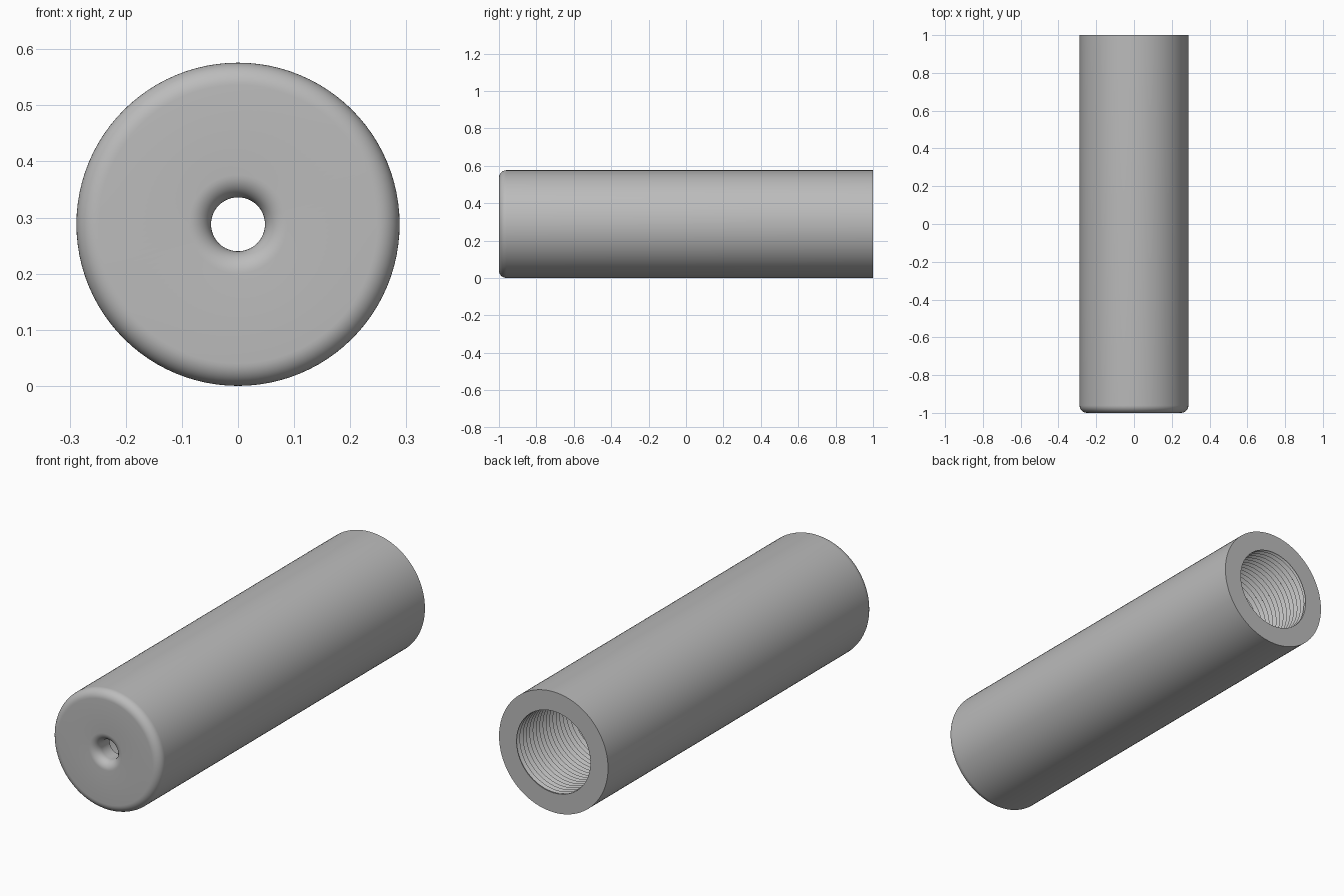
import bpy, bmesh
from math import sin, cos, pi

cube = bpy.data.objects.get("Cube")
if cube:
    bpy.data.objects.remove(cube, do_unlink=True)

SEG = 96
OUTER, BORE, HOLE = 0.288, 0.195, 0.048
FILLET, CAP = 0.04, 0.1
PITCH, DEPTH = 0.025, 0.014
THREAD_END, BACK = 0.0, 1.0

steel = bpy.data.materials.new("grey_metal")
steel.use_nodes = True
grey = (0.5, 0.5, 0.5, 1)
steel.diffuse_color = grey
steel.node_tree.nodes["Principled BSDF"].inputs["Base Color"].default_value = grey

bm = bmesh.new()


def point(r, y, k):
    a = 2 * pi * k / SEG
    return bm.verts.new((r * cos(a), y, OUTER + r * sin(a)))


def arc(cr, cy, start, end, steps=10):
    """Quarter-circle fillet in (radius, y)."""
    angles = [start + (end - start) * i / steps for i in range(steps + 1)]
    return [(cr + FILLET * cos(a), cy + FILLET * sin(a)) for a in angles]


# Tube shell: back rim, outside wall, rounded front, centre hole, cap and plain bore
profile = [(BORE, BACK), (OUTER, BACK)]
profile += arc(OUTER - FILLET, FILLET - 1, 0, -pi / 2)
profile += arc(HOLE + FILLET, FILLET - 1, -pi / 2, -pi)
profile += [(HOLE, CAP - 1), (BORE, CAP - 1), (BORE, THREAD_END)]
rings = [[point(r, y, k) for k in range(SEG)] for r, y in profile]
for a, b in zip(rings, rings[1:]):
    for k in range(SEG):
        n = (k + 1) % SEG
        bm.faces.new((a[k], a[n], b[n], b[k]))

# Helical internal thread: each row advances half a pitch, each turn one pitch
rows = 2 * round((BACK - THREAD_END) / PITCH) + 4
thread = []
for j in range(rows + 1):
    row = []
    for k in range(SEG):
        y = BACK - PITCH * (j / 2 - k / SEG)
        inside = THREAD_END + 1e-4 < y < BACK - 1e-4
        r = BORE + DEPTH if inside and j % 2 else BORE
        row.append(point(r, min(BACK, max(THREAD_END, y)), k))
    thread.append(row)
for j in range(rows):
    for k in range(SEG):
        if k < SEG - 1:
            c, d = thread[j + 1][k + 1], thread[j][k + 1]
        else:
            c, d = thread[max(j - 1, 0)][0], thread[max(j - 2, 0)][0]
        corners = list(dict.fromkeys((thread[j][k], thread[j + 1][k], c, d)))
        if len(corners) > 2:
            bm.faces.new(corners)

# Weld the thread into the shell
bmesh.ops.remove_doubles(bm, verts=bm.verts[:], dist=1e-5)
loose = [v for v in bm.verts if not v.link_faces]
bmesh.ops.delete(bm, geom=loose, context='VERTS')
bmesh.ops.recalc_face_normals(bm, faces=bm.faces[:])

mesh = bpy.data.meshes.new("threaded_tube")
bm.to_mesh(mesh)
bm.free()
mesh.materials.append(steel)
tube = bpy.data.objects.new("threaded_tube", mesh)
bpy.context.collection.objects.link(tube)
bpy.context.view_layer.objects.active = tube
tube.select_set(True)
bpy.ops.object.shade_smooth_by_angle(angle=pi / 6)
